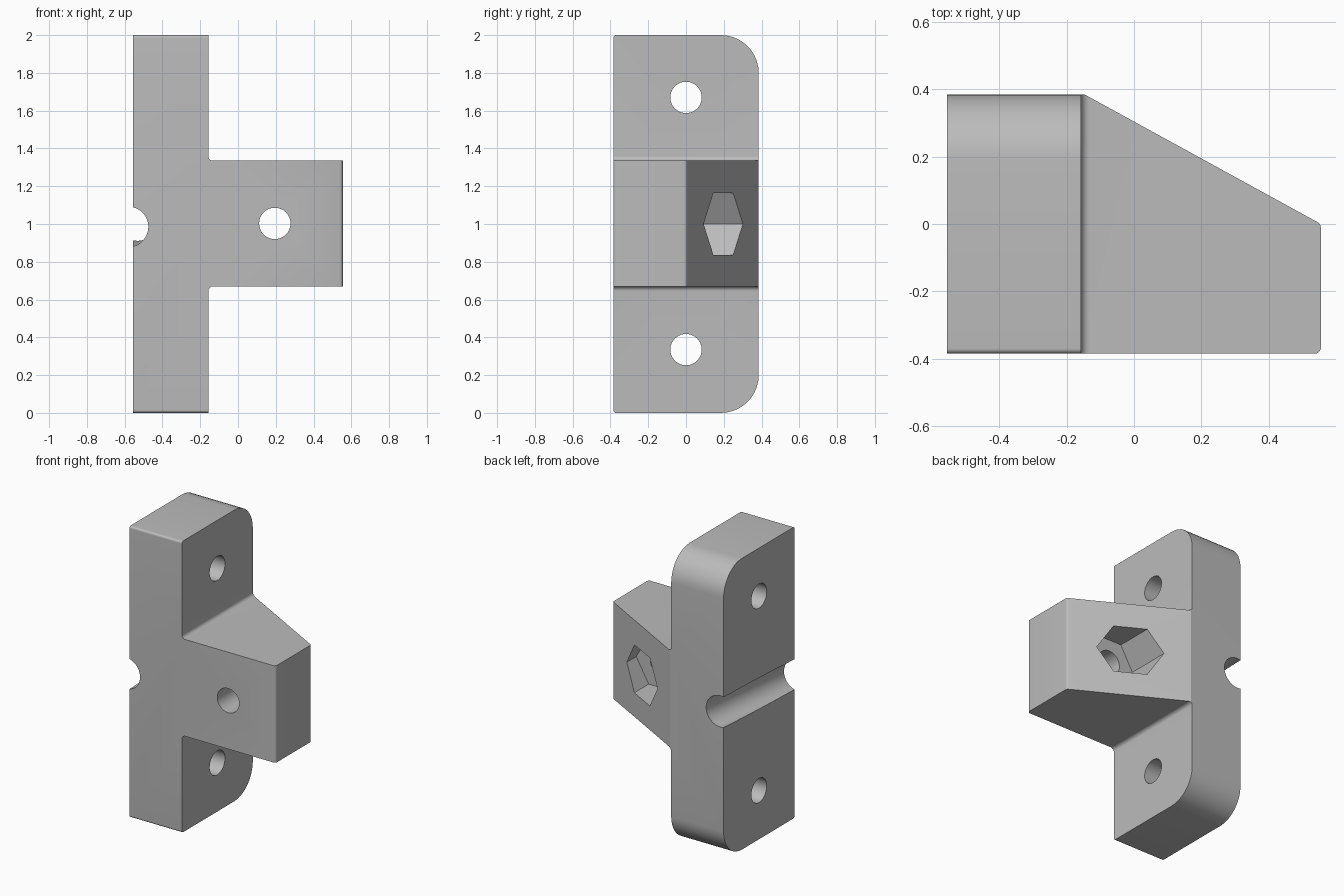
import bpy, bmesh, math
from mathutils import Vector

cube = bpy.data.objects.get("Cube")
if cube:
    bpy.data.objects.remove(cube, do_unlink=True)

grey = bpy.data.materials.new("plain_grey")
grey.use_nodes = True
colour = (0.5, 0.5, 0.5, 1)
grey.diffuse_color = colour
grey.node_tree.nodes["Principled BSDF"].inputs["Base Color"].default_value = colour


def rounded(corners, steps=10):
    """Outline from (a, b, radius) corners, with arcs where radius is set."""
    out = []
    for i, (a, b, r) in enumerate(corners):
        p = Vector((a, b, 0))
        if not r:
            out.append((a, b))
            continue
        u = (Vector((*corners[i - 1][:2], 0)) - p).normalized()
        v = (Vector((*corners[(i + 1) % len(corners)][:2], 0)) - p).normalized()
        half = u.angle(v) / 2
        centre = p + (u + v).normalized() * r / math.sin(half)
        start = (p + u * r / math.tan(half) - centre).normalized()
        end = (p + v * r / math.tan(half) - centre).normalized()
        for k in range(steps + 1):
            q = centre + start.slerp(end, k / steps) * r
            out.append((q.x, q.y))
    return out


def ngon(a, b, r, sides):
    return [(a + r * math.cos(2 * math.pi * k / sides),
             b + r * math.sin(2 * math.pi * k / sides)) for k in range(sides)]


def prism(name, outline, axis, lo, hi):
    """Extrude a flat outline along the given axis."""
    place = {"x": lambda a, b, d: (d, a, b),
             "y": lambda a, b, d: (a, d, b),
             "z": lambda a, b, d: (a, b, d)}[axis]
    bm = bmesh.new()
    face = bm.faces.new([bm.verts.new(place(a, b, lo)) for a, b in outline])
    ext = bmesh.ops.extrude_face_region(bm, geom=[face])["geom"]
    shift = Vector(place(0, 0, hi - lo))
    bmesh.ops.translate(bm, vec=shift, verts=[g for g in ext if isinstance(g, bmesh.types.BMVert)])
    bmesh.ops.recalc_face_normals(bm, faces=bm.faces)
    mesh = bpy.data.meshes.new(name)
    bm.to_mesh(mesh)
    bm.free()
    obj = bpy.data.objects.new(name, mesh)
    bpy.context.collection.objects.link(obj)
    mesh.materials.append(grey)
    return obj


def combine(target, tool, operation):
    mod = target.modifiers.new(tool.name, "BOOLEAN")
    mod.operation, mod.solver, mod.object = operation, "EXACT", tool
    bpy.context.view_layer.objects.active = target
    bpy.ops.object.modifier_apply(modifier=mod.name)
    bpy.data.objects.remove(tool, do_unlink=True)


# T-shaped body: plate and arm, with small fillets in the inner corners
back, step = -0.555, -0.157
bracket = prism("mounting_bracket", rounded([
    (back, -0.1, 0), (step, -0.1, 0), (step, 0.67, 0.025), (0.7, 0.67, 0),
    (0.7, 1.335, 0), (step, 1.335, 0.025), (step, 2.1, 0), (back, 2.1, 0)]), "y", -0.6, 0.6)

# Side outline with two large rounded corners
side = rounded([(-0.385, 0, 0.015), (0.385, 0, 0.2), (0.385, 2, 0.2), (-0.385, 2, 0.015)])
combine(bracket, prism("side_outline", side, "x", -0.8, 0.8), "INTERSECT")

# Sloping back of the arm
plan = rounded([(-0.7, -0.386, 0), (0.555, -0.386, 0.02), (0.555, 0, 0.02), (-0.7, 0.688, 0)])
combine(bracket, prism("arm_taper", plan, "z", -0.3, 2.3), "INTERSECT")

# Screw holes through the plate
for z in (0.335, 1.67):
    combine(bracket, prism("plate_hole", ngon(0, z, 0.083, 48), "x", -0.8, 0.1), "DIFFERENCE")

# Bolt hole and hexagonal nut pocket in the arm
combine(bracket, prism("bolt_hole", ngon(0.195, 1.003, 0.083, 48), "y", -0.6, 0.6), "DIFFERENCE")
combine(bracket, prism("nut_pocket", ngon(0.195, 1.0, 0.19, 6), "y", -0.01, 0.7), "DIFFERENCE")

# Slightly tilted round groove across the plate's outer face
front_end, rear_end = Vector((-0.582, -0.385, 0.985)), Vector((-0.53, 0.385, 1.018))
bpy.ops.mesh.primitive_cylinder_add(
    vertices=48, radius=0.107, depth=1.4, location=(front_end + rear_end) / 2,
    rotation=(rear_end - front_end).to_track_quat("Z", "Y").to_euler())
groove = bpy.context.object
groove.name = "groove"
groove.data.materials.append(grey)
combine(bracket, groove, "DIFFERENCE")

# Smooth shading on the rounded parts only
bpy.ops.object.select_all(action="DESELECT")
bracket.select_set(True)
bpy.context.view_layer.objects.active = bracket
bpy.ops.object.shade_smooth_by_angle(angle=math.radians(25))
